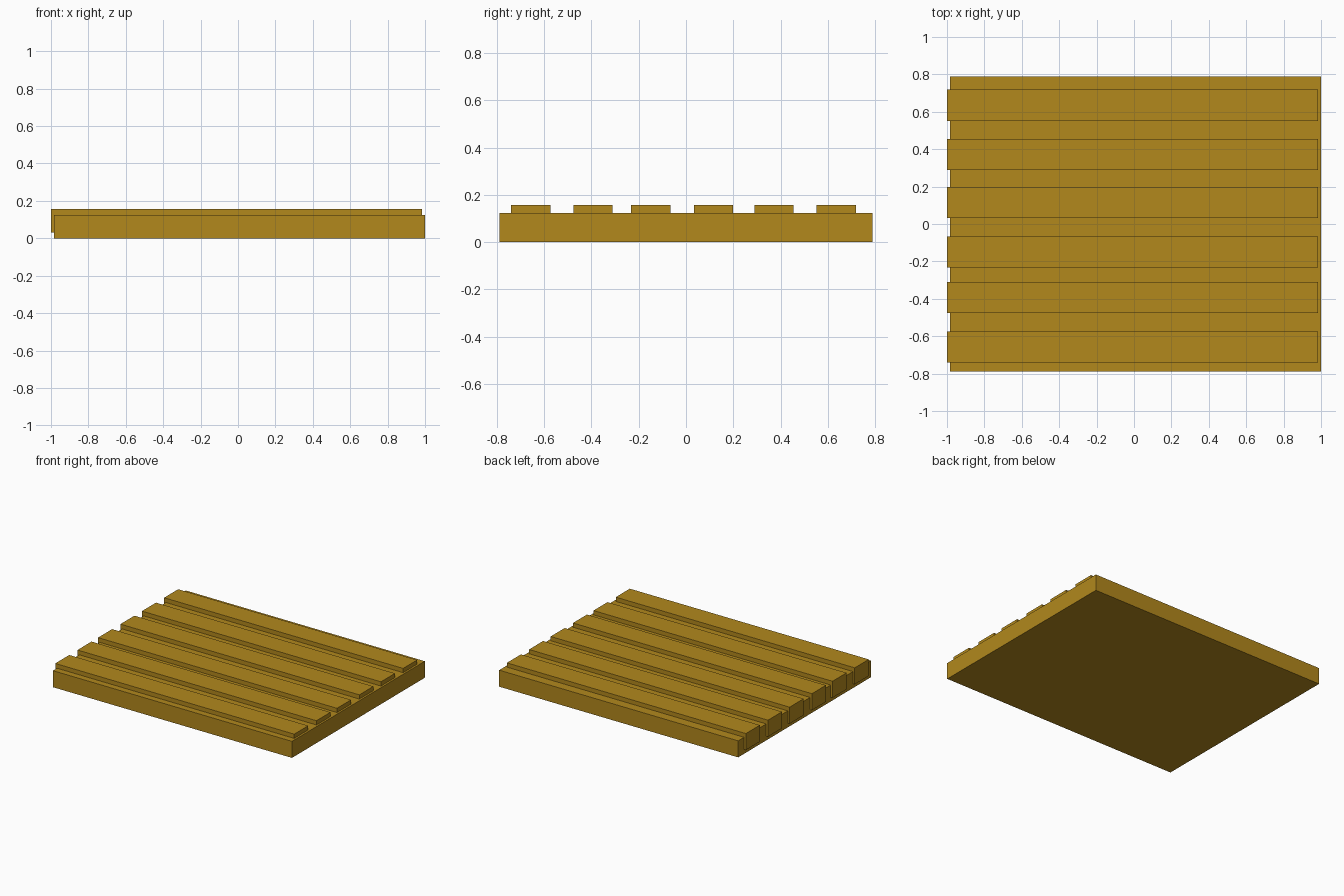
import bpy
import bmesh

if "Cube" in bpy.data.objects:
    bpy.data.objects.remove(bpy.data.objects["Cube"])

wood = bpy.data.materials.new("golden_wood")
wood.diffuse_color = (0.445, 0.246, 0.012, 1)
wood.use_nodes = True
wood.node_tree.nodes["Principled BSDF"].inputs["Base Color"].default_value = wood.diffuse_color


def box(name, lo, hi):
    """Axis-aligned box between two opposite corners."""
    bm = bmesh.new()
    bmesh.ops.create_cube(bm, size=1)
    for v in bm.verts:
        v.co = [lo[i] if v.co[i] < 0 else hi[i] for i in range(3)]
    mesh = bpy.data.meshes.new(name)
    bm.to_mesh(mesh)
    bm.free()
    mesh.materials.append(wood)
    obj = bpy.data.objects.new(name, mesh)
    bpy.context.collection.objects.link(obj)
    return obj


# Thick base board
box("base_board", (-0.985, -0.788, 0), (1.0, 0.788, 0.124))

# Six unevenly spaced slats sunk into the board, overhanging the left end
HALF_WIDTH = 0.083
for i, y in enumerate((-0.657, -0.393, -0.149, 0.116, 0.372, 0.635)):
    box(f"slat_{i + 1}", (-1.0, y - HALF_WIDTH, 0.032), (0.985, y + HALF_WIDTH, 0.156))
